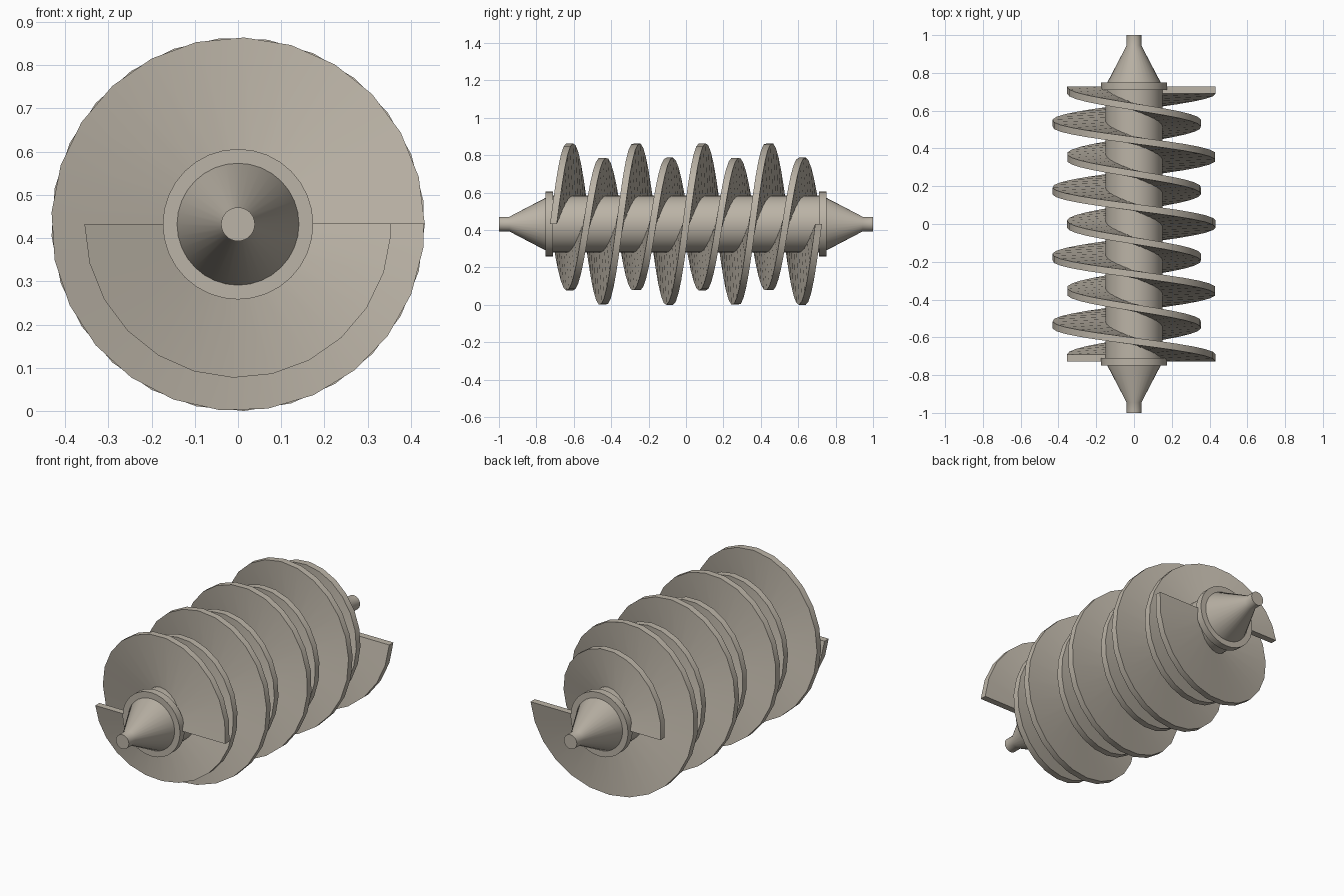
import bpy, bmesh
from math import pi, cos, sin, radians

if "Cube" in bpy.data.objects:
    bpy.data.objects.remove(bpy.data.objects["Cube"])

R_BIG, R_SMALL, R_IN = 0.432, 0.355, 0.13
ZC = R_BIG            # height of the screw axis
HALF, TURNS, THICK = 0.709, 4, 0.036

metal = bpy.data.materials.new("warm_grey_metal")
metal.diffuse_color = (0.50, 0.455, 0.385, 1)
metal.use_nodes = True
metal.node_tree.nodes["Principled BSDF"].inputs["Base Color"].default_value = metal.diffuse_color


def finish(name, bm):
    bmesh.ops.recalc_face_normals(bm, faces=bm.faces)
    me = bpy.data.meshes.new(name)
    bm.to_mesh(me)
    bm.free()
    me.materials.append(metal)
    ob = bpy.data.objects.new(name, me)
    bpy.context.collection.objects.link(ob)
    bpy.ops.object.select_all(action='DESELECT')
    ob.select_set(True)
    bpy.context.view_layer.objects.active = ob
    bpy.ops.object.shade_smooth_by_angle(angle=radians(30))
    return ob


def turned(name, profile, n=32):
    """Lathe (y, radius) points around the screw axis, capping both ends."""
    bm = bmesh.new()
    rings = [[bm.verts.new((r * cos(2 * pi * i / n), y, ZC + r * sin(2 * pi * i / n)))
              for i in range(n)] for y, r in profile]
    for a, b in zip(rings, rings[1:]):
        for i in range(n):
            j = (i + 1) % n
            bm.faces.new((a[i], a[j], b[j], b[i]))
    bm.faces.new(rings[0])
    bm.faces.new(rings[-1])
    return finish(name, bm)


def flight(name, r_out, phase, steps=98):
    """Sweep a thin rectangular section along a helix."""
    bm = bmesh.new()
    sections = []
    for i in range(steps + 1):
        t = phase + 2 * pi * TURNS * i / steps
        y = -HALF + 2 * HALF * i / steps
        sections.append([bm.verts.new((r * cos(t), y + d, ZC + r * sin(t)))
                         for r, d in ((R_IN, -THICK / 2), (r_out, -THICK / 2),
                                      (r_out, THICK / 2), (R_IN, THICK / 2))])
    for a, b in zip(sections, sections[1:]):
        for k in range(4):
            m = (k + 1) % 4
            bm.faces.new((a[k], a[m], b[m], b[k]))
    bm.faces.new(sections[0])
    bm.faces.new(sections[-1])
    return finish(name, bm)


# central shaft
turned("shaft", [(-0.73, 0.152), (0.73, 0.152)])

# collar, tapered end and journal pin on both ends
for side, s in (("front", -1), ("back", 1)):
    turned(side + "_collar", [(s * 0.71, 0.174), (s * 0.75, 0.174)])
    turned(side + "_tapered_end", [(s * 0.74, 0.141), (s * 0.75, 0.141),
                                   (s * 0.945, 0.039), (s * 1.0, 0.039)])

# two interleaved helical blades
flight("large_flight", R_BIG, 0)
flight("small_flight", R_SMALL, pi)
